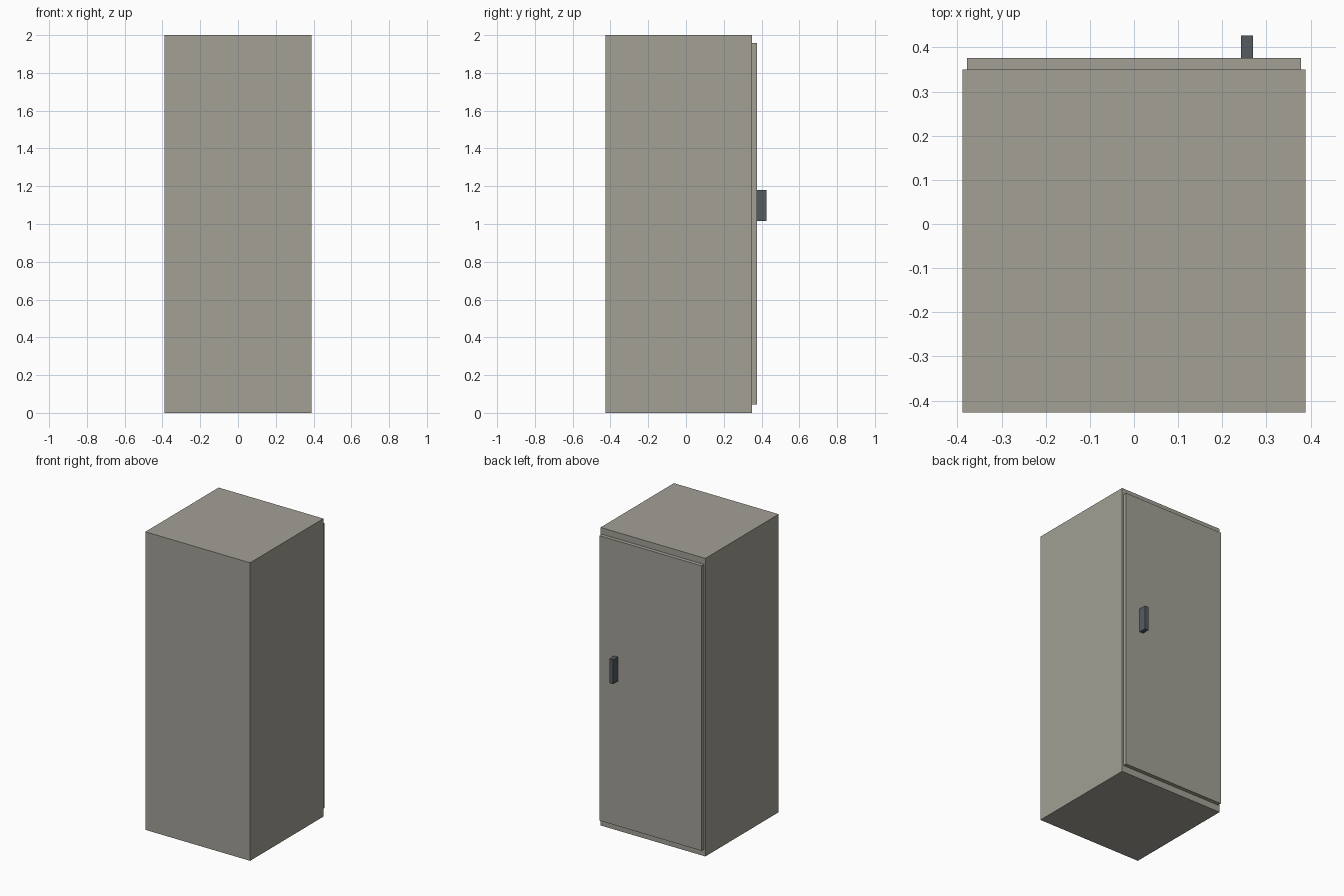
import bpy
from mathutils import Vector

if "Cube" in bpy.data.objects:
    bpy.data.objects.remove(bpy.data.objects["Cube"])


def material(name, rgb):
    mat = bpy.data.materials.new(name)
    mat.diffuse_color = (*rgb, 1.0)
    mat.use_nodes = True
    mat.node_tree.nodes["Principled BSDF"].inputs["Base Color"].default_value = mat.diffuse_color
    return mat


def box(name, low, high, mat):
    """Flat-shaded box spanning two opposite corners."""
    low, high = Vector(low), Vector(high)
    bpy.ops.mesh.primitive_cube_add(size=1, location=(low + high) / 2)
    obj = bpy.context.object
    obj.name = name
    obj.scale = high - low
    bpy.ops.object.transform_apply(location=False, rotation=False, scale=True)
    obj.data.materials.append(mat)
    return obj


paint = material("warm_grey_paint", (0.36, 0.35, 0.30))
metal = material("dark_metal", (0.09, 0.105, 0.12))

BACK, FRONT, DOOR_FACE = -0.427, 0.350, 0.376

# Cabinet body
box("cabinet_body", (-0.389, BACK, 0), (0.389, FRONT, 2), paint)
# Door panel on the +y side
box("door", (-0.378, FRONT, 0.045), (0.378, DOOR_FACE, 1.957), paint)
# Door handle
box("door_handle", (0.242, DOOR_FACE, 1.017), (0.270, 0.427, 1.18), metal)
